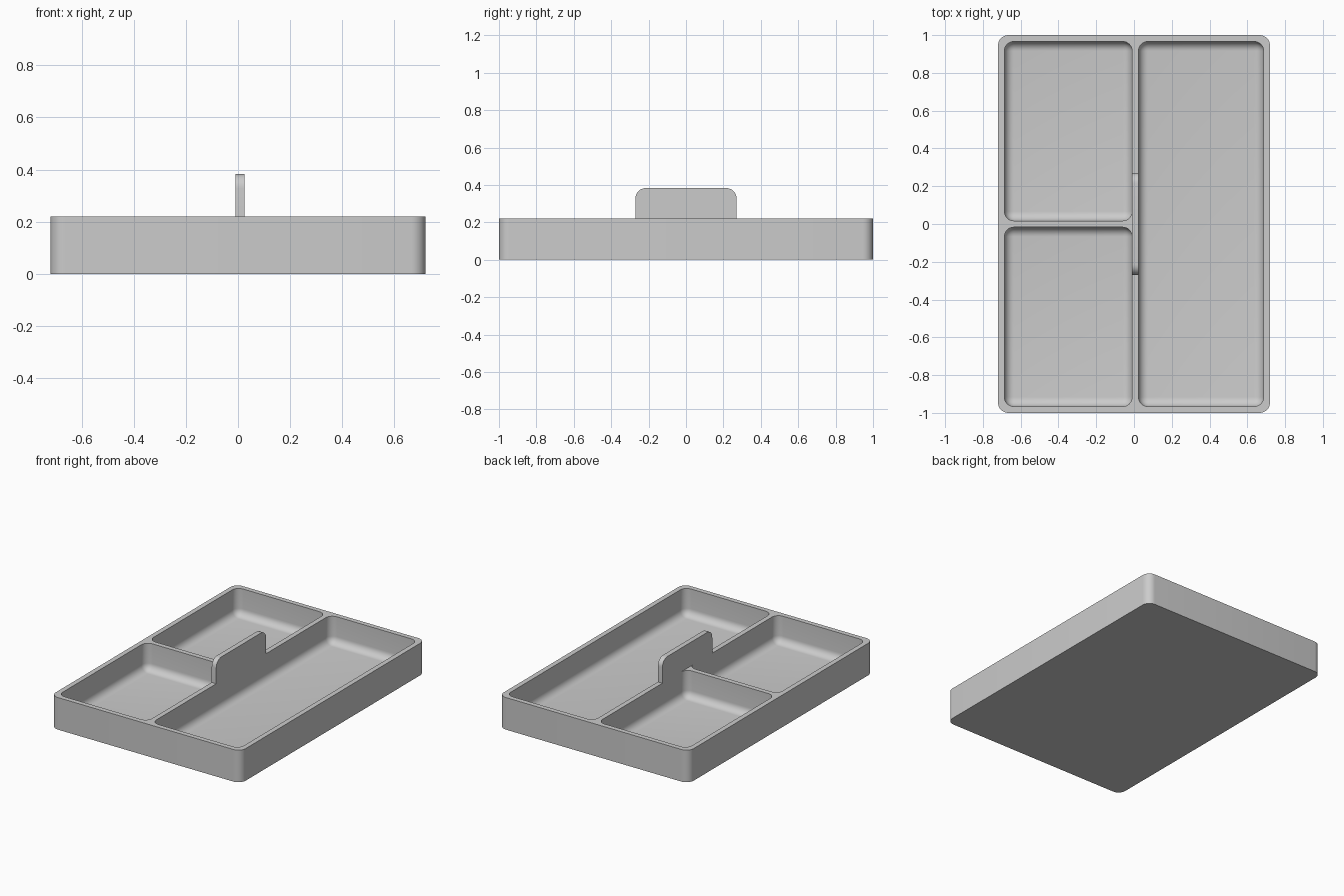
import bpy, bmesh

if "Cube" in bpy.data.objects:
    bpy.data.objects.remove(bpy.data.objects["Cube"], do_unlink=True)

grey = bpy.data.materials.new("plain grey")
grey.use_nodes = True
grey.diffuse_color = (0.6, 0.6, 0.6, 1)
grey.node_tree.nodes["Principled BSDF"].inputs["Base Color"].default_value = (0.6, 0.6, 0.6, 1)


def rounded_box(name, low, high, radius, is_rounded):
    """Box between two corners; edges chosen by is_rounded(direction, midpoint) get a radius."""
    bm = bmesh.new()
    bmesh.ops.create_cube(bm, size=1)
    for v in bm.verts:
        v.co = [(a if c < 0 else b) for c, a, b in zip(v.co, low, high)]
    edges = []
    for e in bm.edges:
        a, b = (v.co for v in e.verts)
        if is_rounded((b - a).normalized(), (a + b) / 2):
            edges.append(e)
    bmesh.ops.bevel(bm, geom=edges, offset=radius, segments=8, profile=0.5, affect='EDGES')
    mesh = bpy.data.meshes.new(name)
    bm.to_mesh(mesh)
    bm.free()
    mesh.materials.append(grey)
    obj = bpy.data.objects.new(name, mesh)
    bpy.context.collection.objects.link(obj)
    return obj


def select_only(obj):
    bpy.ops.object.select_all(action='DESELECT')
    obj.select_set(True)
    bpy.context.view_layer.objects.active = obj


# Sizes shared by the parts
half_x, half_y, height = 0.72, 1.0, 0.22
wall, floor = 0.034, 0.034
divider_left, divider_right = -0.01, 0.024
inner_x, inner_y = half_x - wall, half_y - wall

# Tray body with rounded upright corners
tray = rounded_box("tray", (-half_x, -half_y, 0), (half_x, half_y, height), 0.055,
                   lambda d, m: abs(d.z) > 0.9)

# Three compartments: one long, two short, with rounded corners and floors
compartments = [
    ((divider_right, -inner_y), (inner_x, inner_y)),
    ((-inner_x, wall / 2), (divider_left, inner_y)),
    ((-inner_x, -inner_y), (divider_left, -wall / 2)),
]
for (x0, y0), (x1, y1) in compartments:
    cutter = rounded_box("compartment_cutter", (x0, y0, floor), (x1, y1, 0.4), 0.05,
                         lambda d, m: abs(d.z) > 0.9 or m.z < 0.1)
    cutter.hide_render = True
    cut = tray.modifiers.new("compartment", 'BOOLEAN')
    cut.operation = 'DIFFERENCE'
    cut.solver = 'EXACT'
    cut.object = cutter
    select_only(tray)
    bpy.ops.object.modifier_apply(modifier=cut.name)
    bpy.data.objects.remove(cutter, do_unlink=True)

# Upright handle standing on the long divider, rounded at its top ends
handle = rounded_box("handle", (divider_left, -0.27, height), (divider_right, 0.27, 0.383), 0.055,
                     lambda d, m: abs(d.x) > 0.9 and m.z > 0.3)

for part in (tray, handle):
    select_only(part)
    bpy.ops.object.shade_smooth_by_angle(angle=0.6)
